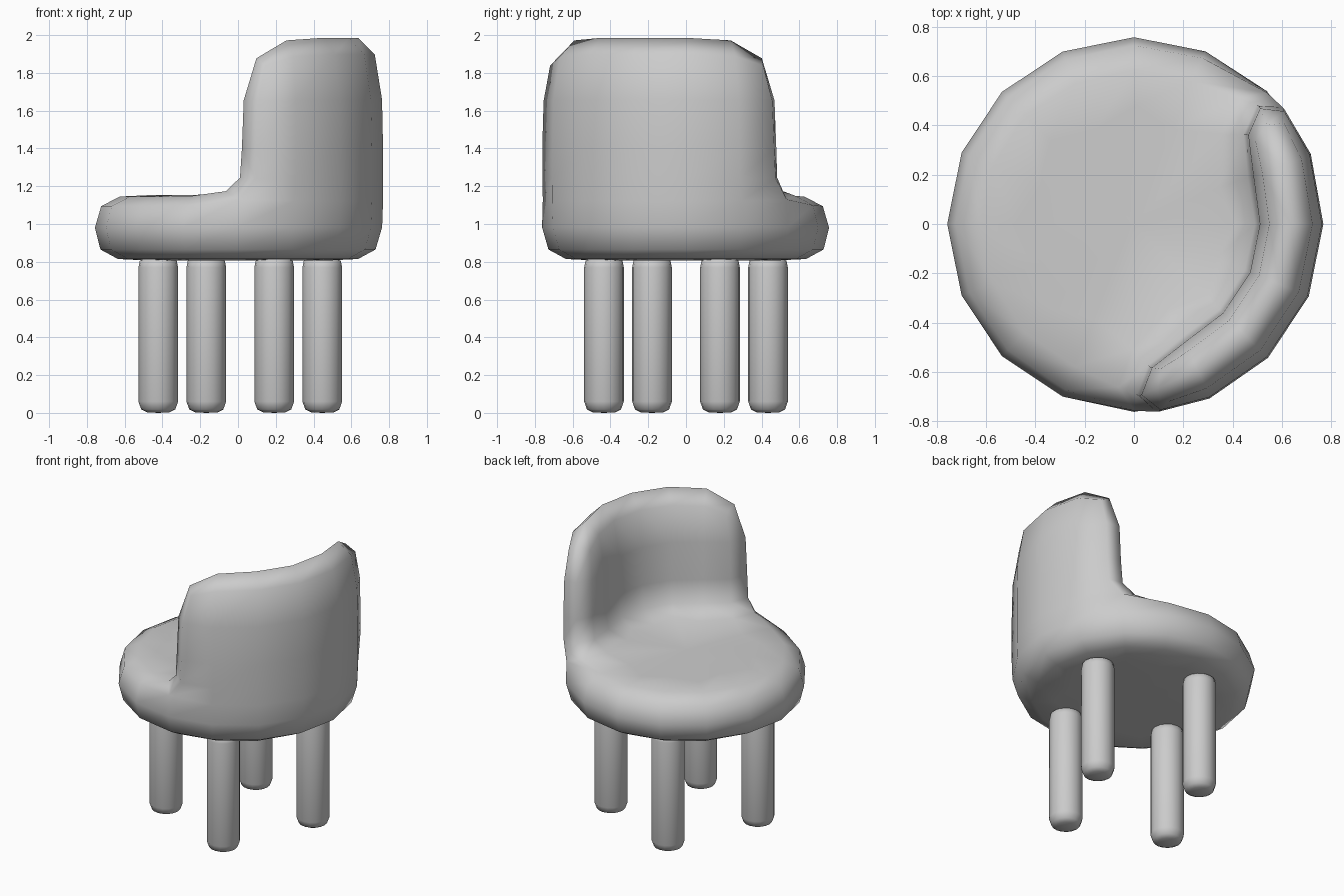
import bpy, bmesh
from math import sin, cos, tau, pi

if "Cube" in bpy.data.objects:
    bpy.data.objects.remove(bpy.data.objects["Cube"])

N = 8


def finish(bm, name, level=0):
    bmesh.ops.recalc_face_normals(bm, faces=bm.faces)
    for f in bm.faces:
        f.smooth = True
    me = bpy.data.meshes.new(name)
    bm.to_mesh(me)
    bm.free()
    ob = bpy.data.objects.new(name, me)
    bpy.context.collection.objects.link(ob)
    if level:
        mod = ob.modifiers.new("Subdivision", 'SUBSURF')
        mod.levels = mod.render_levels = level
    return ob


def ring(bm, r, z, n=N, ks=None):
    return {k % n: bm.verts.new((r * cos(tau * k / n), r * sin(tau * k / n), z))
            for k in (ks if ks is not None else range(n))}


def bridge(bm, a, b, ks, n=N):
    for k in ks:
        j, l = k % n, (k + 1) % n
        bm.faces.new((a[j], a[l], b[l], b[j]))


# Round seat and curved back in one octagonal cage, smoothed by subdivision
R, R_BOT, R_TOP = 0.851, 0.587, 0.56
Z0, Z1, Z2, Z3 = 0.8075, 1.1525, 1.31, 2.015
bm = bmesh.new()
under = ring(bm, R_BOT, Z0)
low = ring(bm, R, Z0)
high = ring(bm, R, Z1)
top = ring(bm, R_TOP, Z1)
bm.faces.new([under[k] for k in range(N)])
bm.faces.new([top[k] for k in range(N)])
bridge(bm, under, low, range(N))
bridge(bm, low, high, range(N))
bridge(bm, high, top, range(1, 6))

# Back: three of the eight rim segments raised in two steps
segs, cols = range(-2, 1), range(-2, 2)
outer, inner = high, top
for z in (Z2, Z3):
    o2, i2 = ring(bm, R, z, ks=cols), ring(bm, R_TOP, z, ks=cols)
    bridge(bm, outer, o2, segs)
    bridge(bm, inner, i2, segs)
    for k in (6, 1):
        bm.faces.new((outer[k], inner[k], i2[k], o2[k]))
    outer, inner = o2, i2
bridge(bm, outer, inner, segs)
finish(bm, "seat_and_back", 1)

# Four round legs with softened ends, square to the back's axis
profile = [(0.06, 0.003), (0.09, 0.018), (0.105, 0.06),
           (0.105, 0.77), (0.098, 0.805), (0.07, 0.819)]
for i, name in enumerate(("back_right_leg", "back_left_leg",
                          "front_left_leg", "front_right_leg")):
    bm = bmesh.new()
    rings = [ring(bm, r, z, 16) for r, z in profile]
    for a, b in zip(rings, rings[1:]):
        bridge(bm, a, b, range(16), 16)
    for rg, z in ((rings[0], 0.0), (rings[-1], 0.82)):
        c = bm.verts.new((0, 0, z))
        for k in range(16):
            bm.faces.new((rg[k], rg[(k + 1) % 16], c))
    leg = finish(bm, name)
    a = pi / 8 + i * pi / 2
    leg.location = (0.47 * cos(a) + 0.012, 0.47 * sin(a), 0)
